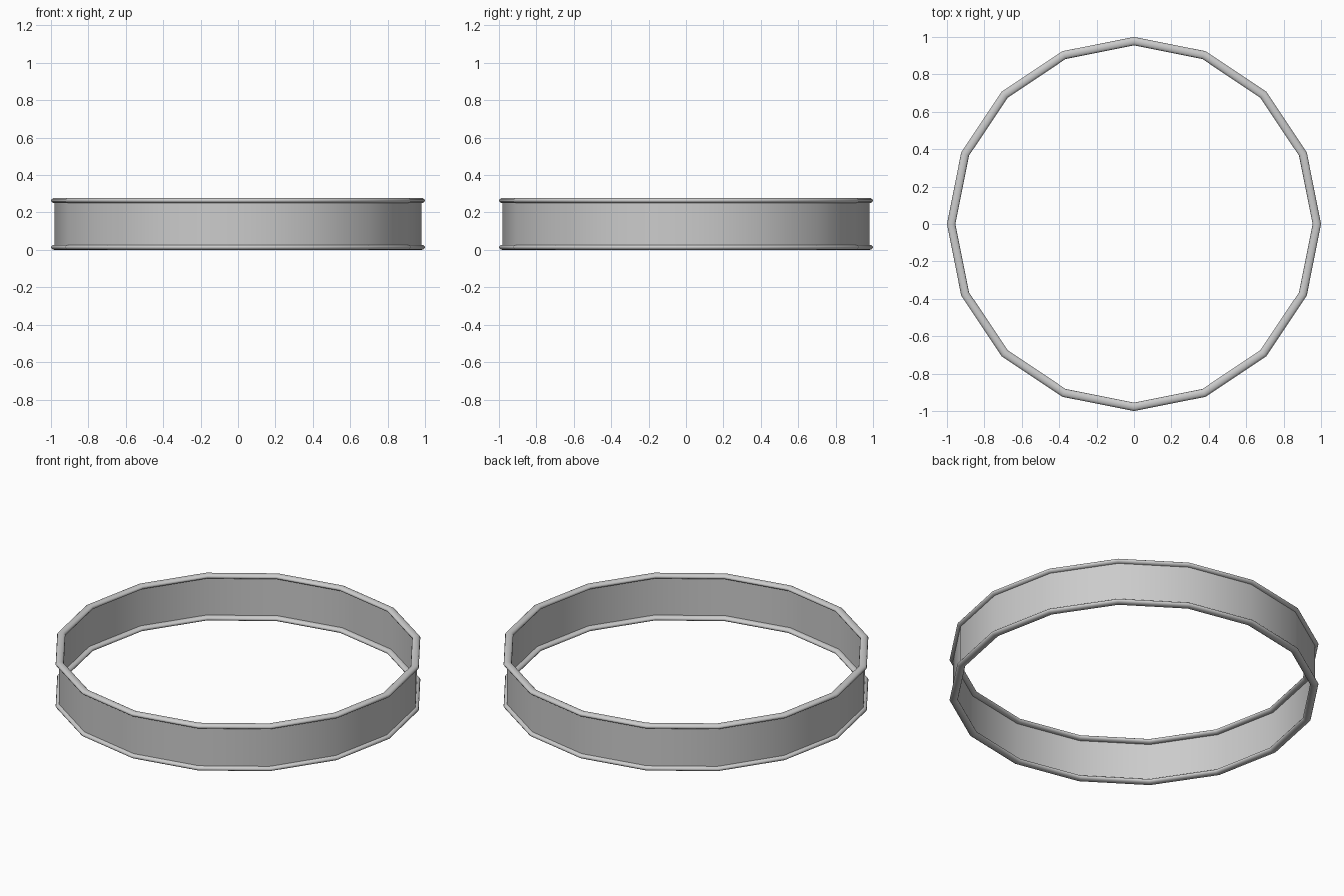
import bpy, bmesh
from math import sin, cos, tau

if "Cube" in bpy.data.objects:
    bpy.data.objects.remove(bpy.data.objects["Cube"])

SIDES = 16
HEIGHT = 0.278


def lathe(name, profile, closed):
    """Revolve an (r, z) profile around z with a low side count."""
    bm = bmesh.new()
    rings = [[bm.verts.new((r * cos(tau * i / SIDES), r * sin(tau * i / SIDES), z))
              for r, z in profile] for i in range(SIDES)]
    n = len(profile)
    for i in range(SIDES):
        a, b = rings[i], rings[(i + 1) % SIDES]
        for j in range(n if closed else n - 1):
            k = (j + 1) % n
            bm.faces.new((a[j], b[j], b[k], a[k]))
    for f in bm.faces:
        f.smooth = True
    bmesh.ops.recalc_face_normals(bm, faces=bm.faces)
    mesh = bpy.data.meshes.new(name)
    bm.to_mesh(mesh)
    bm.free()
    obj = bpy.data.objects.new(name, mesh)
    bpy.context.collection.objects.link(obj)
    return obj


# Rounded rims, slightly flattened in section
RIM_W, RIM_H, RIM_R = 0.0225, 0.014, 0.9775
for name, z in (("bottom_rim", RIM_H), ("top_rim", HEIGHT - RIM_H)):
    section = [(RIM_R + RIM_W * cos(tau * k / 12), z + RIM_H * sin(tau * k / 12))
               for k in range(12)]
    lathe(name, section, True)

# Thin band between the rims
lathe("band_wall", [(0.982, RIM_H), (0.982, HEIGHT - RIM_H)], False)
